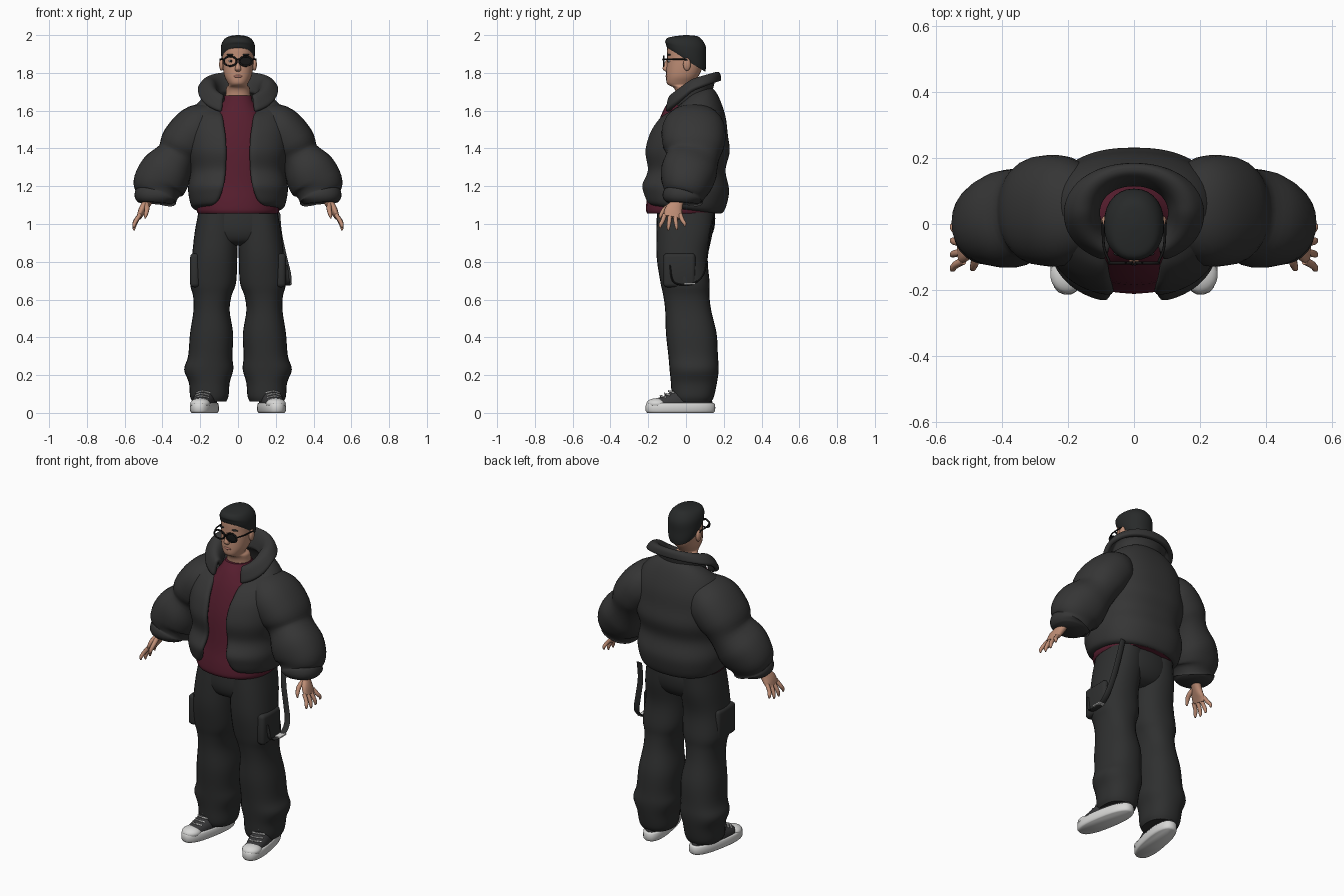
import bpy, bmesh, math
from mathutils import Vector, Matrix

cube = bpy.data.objects.get("Cube")
if cube:
    bpy.data.objects.remove(cube, do_unlink=True)


def material(name, r, g, b):
    mat = bpy.data.materials.new(name)
    mat.use_nodes = True
    mat.diffuse_color = (r, g, b, 1)
    bsdf = mat.node_tree.nodes["Principled BSDF"]
    bsdf.inputs["Base Color"].default_value = (r, g, b, 1)
    bsdf.inputs["Roughness"].default_value = 0.8
    return mat


JACKET = material("charcoal jacket", .036, .036, .036)
TROUSERS = material("dark trousers", .028, .029, .029)
SHIRT = material("maroon shirt", .095, .013, .028)
SKIN = material("skin", .52, .27, .18)
LIPS = material("lips", .40, .17, .13)
HAIR = material("black hair", .021, .023, .023)
BLACK = material("glossy black", .008, .008, .008)
WHITE = material("white rubber", .68, .68, .67)
CANVAS = material("grey canvas", .04, .04, .042)


def finish(name, bm, mat, mirror=False, recalc=True):
    """Turn a bmesh into a smooth object, optionally mirrored in x."""
    if recalc:
        bmesh.ops.recalc_face_normals(bm, faces=bm.faces)
    mesh = bpy.data.meshes.new(name)
    bm.to_mesh(mesh)
    bm.free()
    for poly in mesh.polygons:
        poly.use_smooth = True
    mesh.set_sharp_from_angle(angle=math.radians(50))
    mesh.materials.append(mat)
    obj = bpy.data.objects.new(name, mesh)
    bpy.context.scene.collection.objects.link(obj)
    if mirror:
        obj.modifiers.new("mirror", 'MIRROR').use_clip = False
    return obj


def spline(rows, steps):
    """Smooth curve through rows of numbers of equal length."""
    rows = [Vector(list(r) + [0.0] * (7 - len(r))) for r in rows]
    out = []
    for i in range(len(rows) - 1):
        p, q = rows[i], rows[i + 1]
        m = (q - rows[i - 1]) / 2 if i else q - p
        n = (rows[i + 2] - p) / 2 if i + 2 < len(rows) else q - p
        for k in range(steps):
            t = k / steps
            out.append(p + m * t + (3 * (q - p) - 2 * m - n) * t ** 2
                       + (2 * (p - q) + m + n) * t ** 3)
    return out + [rows[-1]]


def power(v, e):
    return math.copysign(abs(v) ** e, v)


def loft(name, rows, mat, sides=28, steps=4, square=2.2, tilt=False,
         is_open=False, mirror=False, place=None):
    """Skin over rings (x, y, z, radius a, radius b, slope, front gap)."""
    rings = spline(rows, steps)
    bm = bmesh.new()
    grid = []
    for i, (x, y, z, ra, rb, slope, gap) in enumerate(rings):
        a, b = Vector((1, 0, 0)), Vector((0, 1, 0))
        if tilt:
            t = rings[min(i + 1, len(rings) - 1)] - rings[max(i - 1, 0)]
            t = Vector(t[:3]).normalized()
            ref = Vector((0, 0, 1)) if abs(t.x) > .95 else a
            a = (ref - t * ref.dot(t)).normalized()
            b = t.cross(a)
        start = math.asin(min(1, gap / ra) ** (square / 2)) if is_open else 0
        ring = []
        for k in range(sides):
            ang = start + (2 * math.pi - 2 * start) * k / (sides - is_open)
            u = ra * power(math.sin(ang), 2 / square)
            v = -rb * power(math.cos(ang), 2 / square)
            co = Vector((x, y, z)) + a * u + b * v
            # collars fall away faster toward the front
            co.z += slope * v * (2.5 if slope > 0 and v < 0 else 1)
            ring.append(bm.verts.new(place @ co if place else co))
        grid.append(ring)
    for lo, hi in zip(grid, grid[1:]):
        for k in range(sides - is_open):
            j = (k + 1) % sides
            bm.faces.new((lo[k], lo[j], hi[j], hi[k]))
    if not is_open:
        bm.faces.new(grid[0])
        bm.faces.new(grid[-1])
    return finish(name, bm, mat, mirror, not is_open)


def tube(name, points, r, mat, mirror=False, place=None, flat=1):
    rows = [(*p, r, r * flat) for p in points]
    return loft(name, rows, mat, 8, 4, 2, True, False, mirror, place)


def ball(name, loc, size, mat, mirror=False, place=None):
    bm = bmesh.new()
    m = Matrix.Translation(loc) @ Matrix.Diagonal((*size, 1))
    bmesh.ops.create_uvsphere(bm, u_segments=20, v_segments=12, radius=1,
                              matrix=place @ m if place else m)
    return finish(name, bm, mat, mirror)


def box(name, loc, size, mat, bevel, mirror=False):
    bm = bmesh.new()
    bmesh.ops.create_cube(bm, size=1, matrix=Matrix.Translation(loc)
                          @ Matrix.Diagonal((*size, 1)))
    bmesh.ops.bevel(bm, geom=bm.edges[:], offset=bevel, segments=3,
                    profile=.5, affect='EDGES')
    return finish(name, bm, mat, mirror)


def thicken(obj, depth, offset):
    mod = obj.modifiers.new("thickness", 'SOLIDIFY')
    mod.thickness, mod.offset = depth, offset
    obj.modifiers.new("rounding", 'SUBSURF').levels = 1


# Head, neck and face
loft("head", [(0, .02, 1.60, .085, .075), (0, .01, 1.68, .066, .062),
              (0, 0, 1.72, .062, .064), (0, -.028, 1.735, .05, .064),
              (0, -.03, 1.75, .056, .073), (0, -.02, 1.78, .071, .085),
              (0, -.01, 1.82, .079, .094), (0, 0, 1.88, .083, .1),
              (0, 0, 1.94, .08, .098), (0, 0, 1.97, .05, .07)], SKIN)
loft("nose", [(0, -.095, 1.875, .008, .008), (0, -.104, 1.85, .009, .011),
              (0, -.108, 1.822, .016, .016), (0, -.1, 1.808, .012, .01)], SKIN, 12)
ball("lips", (0, -.1, 1.782), (.024, .009, .008), LIPS)
ball("ears", (.087, .005, 1.845), (.013, .02, .034), SKIN, True)
ball("eyes", (.036, -.084, 1.862), (.014, .012, .007), WHITE, True)
ball("pupils", (.036, -.093, 1.862), (.006, .005, .006), BLACK, True)
ball("eyebrows", (.038, -.089, 1.896), (.024, .009, .005), HAIR, True)

# Short swept hair
loft("hair", [(0, .004, 1.865, .082, .098, -.6), (0, .002, 1.885, .088, .104, -.5),
              (0, 0, 1.915, .091, .106, -.35), (0, -.002, 1.95, .088, .108, -.15),
              (0, -.004, 1.978, .073, .093, -.08), (0, 0, 1.994, .045, .06),
              (0, 0, 2.0, .008, .01)], HAIR)

# Glasses with one dark lens
rim = [(.041 + .034 * math.cos(a), -.118, 1.862 + .025 * math.sin(a))
       for a in [math.tau * k / 12 for k in range(13)]]
tube("glasses_rims", rim, .005, BLACK, True)
tube("glasses_bridge", [(-.01, -.12, 1.868), (0, -.122, 1.872), (.01, -.12, 1.868)],
     .004, BLACK)
tube("glasses_temples", [(.074, -.116, 1.872), (.091, -.07, 1.872),
                         (.094, .0, 1.87), (.09, .02, 1.85)], .004, BLACK, True)
ball("dark_lens", (.041, -.118, 1.862), (.034, .003, .025), BLACK)

# Shirt
loft("shirt", [(0, -.01, 1.055, .212, .195), (0, -.012, 1.075, .219, .2),
               (0, -.01, 1.13, .215, .198), (0, -.01, 1.22, .2, .185),
               (0, 0, 1.4, .2, .18), (0, 0, 1.54, .165, .145),
               (0, 0, 1.63, .1, .105), (0, .005, 1.68, .07, .072)], SHIRT)

# Puffer jacket body, open at the front
body = loft("jacket_body", [
    (0, -.01, 1.075, .215, .185, -.12, .135), (0, -.01, 1.09, .245, .21, -.12, .11),
    (0, -.008, 1.14, .26, .228, -.1, .088), (0, -.006, 1.2, .265, .235, -.05, .076),
    (0, 0, 1.285, .25, .208, 0, .066), (0, .005, 1.38, .27, .228, 0, .062),
    (0, .01, 1.47, .272, .212, 0, .066), (0, .02, 1.55, .262, .192, .05, .074),
    (0, .028, 1.62, .23, .16, .12, .08), (0, .036, 1.67, .175, .122, .25, .08),
    (0, .04, 1.695, .12, .09, .35, .08)], JACKET, 40, 3, 2.4, is_open=True)
thicken(body, .03, -1)

# Collar that stands up and folds outward
collar = loft("jacket_collar", [
    (0, .035, 1.665, .115, .09, .35, .078), (0, .035, 1.72, .125, .105, .35, .076),
    (0, .035, 1.752, .145, .125, .3, .076), (0, .035, 1.75, .175, .135, .3, .078),
    (0, .03, 1.705, .208, .142, .35, .085)], JACKET, 40, 3, 2.1, is_open=True)
thicken(collar, .028, 0)

# Puffy sleeves
loft("jacket_sleeves", [
    (.13, .04, 1.56, .09, .12), (.21, .04, 1.51, .125, .165),
    (.285, .04, 1.425, .127, .165), (.325, .035, 1.355, .11, .14),
    (.38, .015, 1.275, .138, .148), (.42, .0, 1.205, .138, .132),
    (.432, -.012, 1.155, .113, .108), (.438, -.018, 1.135, .112, .108),
    (.44, -.02, 1.11, .09, .085)], JACKET, tilt=True, mirror=True)

# Hands
loft("palms", [(.455, -.03, 1.16, .026, .03), (.483, -.048, 1.11, .023, .033),
               (.508, -.065, 1.07, .02, .048), (.525, -.073, 1.035, .013, .047)],
     SKIN, 16, tilt=True, mirror=True)
for k, finger in enumerate(("index", "middle", "ring", "little")):
    y, low = -.112 + .027 * k, (.012, 0, .003, .02)[k]
    spread = (k - 1.5) * .008
    loft(finger + "_fingers", [(.518, y, 1.05, .011, .012),
                               (.541, y + spread, 1.01 + low / 2, .011, .011),
                               (.55, y + spread * 2, .982 + low, .009, .009),
                               (.55, y + spread * 2, .966 + low, .004, .004)],
         SKIN, 10, tilt=True, mirror=True)
loft("thumbs", [(.485, -.065, 1.11, .013, .014), (.482, -.11, 1.08, .013, .013),
                (.488, -.132, 1.05, .01, .01), (.492, -.138, 1.03, .004, .004)],
     SKIN, 10, tilt=True, mirror=True)

# Baggy trousers
loft("trouser_seat", [(0, 0, 1.1, .2, .145), (0, 0, 1.03, .213, .155),
                      (0, -.005, .96, .21, .15), (0, -.01, .91, .17, .125),
                      (0, -.01, .885, .08, .08)], TROUSERS)
loft("trouser_legs", [
    (.105, 0, 1.06, .105, .15), (.115, -.008, .95, .115, .148),
    (.124, -.02, .82, .12, .135), (.132, -.005, .69, .122, .13),
    (.136, .002, .62, .102, .122), (.14, .012, .54, .096, .122),
    (.14, .028, .42, .114, .134), (.147, .038, .3, .117, .131),
    (.155, .043, .23, .13, .13), (.152, .042, .16, .108, .122),
    (.152, .037, .09, .102, .112), (.152, .035, .06, .09, .1)],
    TROUSERS, square=2.3, mirror=True)
box("cargo_pockets", (.228, -.035, .755), (.05, .17, .18), TROUSERS, .02, True)

# Hanging strap with a pale tag
tube("hip_strap", [(.205, .15, 1.06), (.215, .125, .95), (.24, .112, .83),
                   (.262, .095, .74), (.266, .05, .69), (.262, -.02, .678),
                   (.255, -.07, .7), (.245, -.085, .78)], .018, TROUSERS, flat=.25)
box("strap_tag", (.268, .02, .684), (.038, .06, .009), WHITE, .002)

# Canvas shoes, turned slightly outward
turn = Matrix.Translation((.172, 0, 0)) @ Matrix.Rotation(.18, 4, 'Z')
loft("shoe_soles", [(0, -.03, 0, .058, .178), (0, -.03, .012, .065, .187),
                    (0, -.03, .045, .064, .186), (0, -.03, .052, .058, .178)],
     WHITE, steps=2, square=2.5, mirror=True, place=turn)
loft("shoe_uppers", [(0, -.03, .04, .058, .175), (0, -.015, .07, .058, .155),
                     (0, .02, .1, .054, .12), (0, .045, .14, .05, .095),
                     (0, .05, .17, .045, .08)], CANVAS, mirror=True, place=turn)
ball("toe_caps", (0, -.155, .048), (.054, .058, .03), WHITE, True, turn)
for k in range(4):
    y, z = -.135 + .022 * k, .086 + .013 * k
    tube("shoe_laces", [(-.036, y + .022, z - .006), (0, y - .002, z + .004),
                        (.036, y + .022, z - .006)], .005, WHITE, True, turn)
